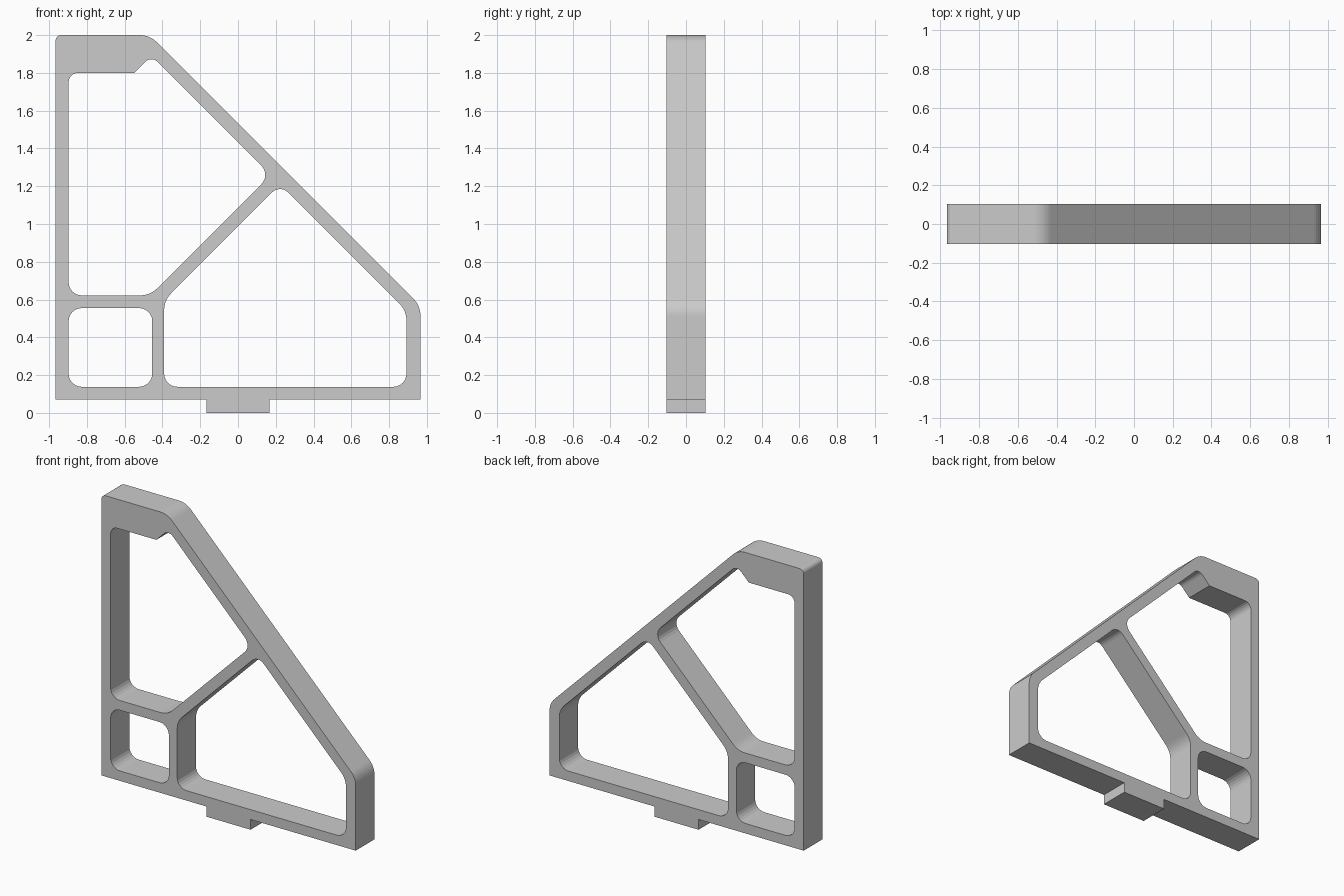
import bpy, bmesh
from math import tan
from mathutils import Vector

if "Cube" in bpy.data.objects:
    bpy.data.objects.remove(bpy.data.objects["Cube"])

HALF = 0.102   # half thickness along y
SEG = 6        # segments per rounded corner


def rounded(points):
    """Corners given as (x, z, radius) -> outline with arc fillets."""
    out = []
    n = len(points)
    for i, (x, z, r) in enumerate(points):
        p = Vector((x, z))
        if r == 0:
            out.append(p)
            continue
        a = (Vector(points[i - 1][:2]) - p).normalized()
        b = (Vector(points[(i + 1) % n][:2]) - p).normalized()
        half = a.angle(b) / 2
        t = r / tan(half)
        centre = p + (a + b).normalized() * (t * t + r * r) ** 0.5
        start, end = p + a * t - centre, p + b * t - centre
        sweep = start.angle(end)
        s0 = start.normalized()
        s1 = (end - s0 * end.dot(s0)).normalized()
        from math import cos, sin
        for k in range(SEG + 1):
            ang = sweep * k / SEG
            out.append(centre + r * (s0 * cos(ang) + s1 * sin(ang)))
    return out


# Outer silhouette, including the locating tab underneath
outer = [(-0.966, 0.07, 0), (-0.167, 0.07, 0), (-0.167, 0, 0), (0.167, 0, 0),
         (0.167, 0.07, 0), (0.966, 0.07, 0), (0.966, 0.567, 0.126),
         (-0.467, 2, 0.126), (-0.966, 2, 0.03)]
# Tall upper opening with the notch beside the top block
upper_hole = [(-0.897, 0.622, 0.07), (-0.465, 0.622, 0.126), (0.173, 1.26, 0.07),
              (-0.458, 1.891, 0.045), (-0.549, 1.8, 0), (-0.897, 1.8, 0.05)]
# Small square opening
square_hole = [(-0.897, 0.138, 0.07), (-0.454, 0.138, 0.07),
               (-0.454, 0.555, 0.07), (-0.897, 0.555, 0.07)]
# Large lower right opening
lower_hole = [(-0.391, 0.138, 0.07), (0.892, 0.138, 0.07), (0.892, 0.541, 0.126),
              (0.223, 1.21, 0.06), (-0.391, 0.596, 0.126)]

# Fill the front face between the outlines, then extrude through the thickness
bm = bmesh.new()
edges = []
for shape in (outer, upper_hole, square_hole, lower_hole):
    vs = [bm.verts.new((p.x, -HALF, p.y)) for p in rounded(shape)]
    edges += [bm.edges.new((vs[i - 1], vs[i])) for i in range(len(vs))]
bmesh.ops.triangle_fill(bm, edges=edges, use_beauty=True, normal=(0, -1, 0))
ext = bmesh.ops.extrude_face_region(bm, geom=bm.faces[:], use_keep_orig=True)
bmesh.ops.translate(bm, vec=(0, 2 * HALF, 0),
                    verts=[g for g in ext["geom"] if isinstance(g, bmesh.types.BMVert)])
bmesh.ops.recalc_face_normals(bm, faces=bm.faces[:])

mesh = bpy.data.meshes.new("bracket_frame")
bm.to_mesh(mesh)
bm.free()
frame = bpy.data.objects.new("bracket_frame", mesh)
bpy.context.collection.objects.link(frame)
